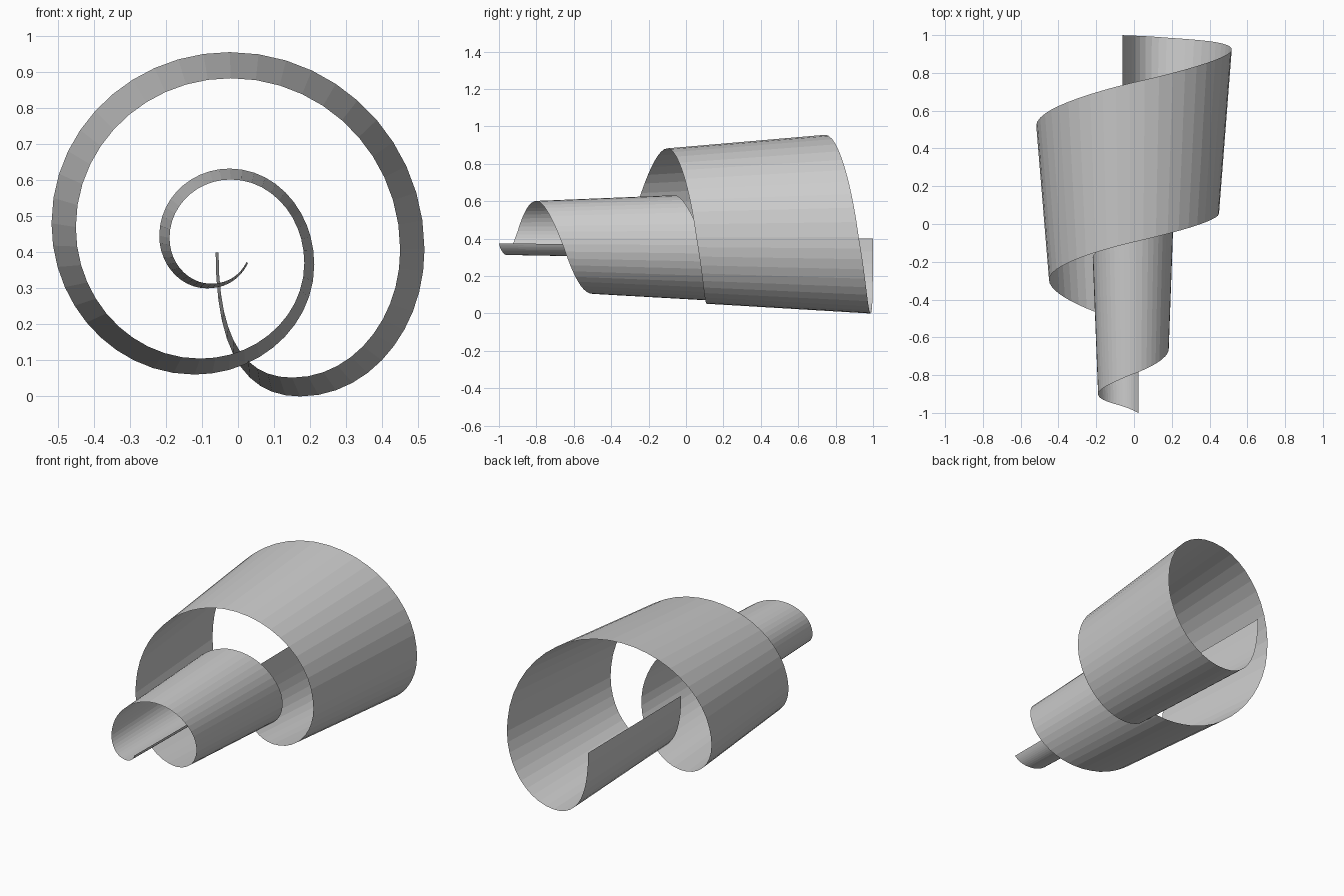
import bpy
import bmesh
from mathutils import Vector

if "Cube" in bpy.data.objects:
    bpy.data.objects.remove(bpy.data.objects["Cube"])

STEPS = 11          # flat facets per quarter turn
GROW = 1.15         # rear edge is the front edge enlarged about the axis
AXIS_Z = 0.40

# Quarter-turn points of the ribbon's front edge (x, y, z)
KEYS = [(0.024, -1.0, 0.374), (-0.075, -0.96, 0.313), (-0.19, -0.90, 0.44),
        (-0.02, -0.80, 0.602), (0.184, -0.66, 0.37), (-0.105, -0.50, 0.105),
        (-0.45, -0.295, 0.47), (-0.02, -0.10, 0.883), (0.45, 0.055, 0.407),
        (0.15, 0.11, 0.0522), (-0.054, 0.122, 0.40)]


def bezier(a, b, c, d, t):
    s = 1 - t
    return a * s**3 + 3 * b * s * s * t + 3 * c * s * t * t + d * t**3


def front_edge():
    pts = []
    last = len(KEYS) - 2
    for i in range(last + 1):
        p, q = Vector(KEYS[i]), Vector(KEYS[i + 1])
        k = 0.67 if i == last else 0.5523
        # tangents alternate between vertical and horizontal
        if i % 2 == 0:
            h1, h2 = Vector((p.x, 0, p.z + k * (q.z - p.z))), Vector((q.x + k * (p.x - q.x), 0, q.z))
        else:
            h1, h2 = Vector((p.x + k * (q.x - p.x), 0, p.z)), Vector((q.x, 0, q.z + k * (p.z - q.z)))
        if i == 0:
            h1 = p + Vector((-0.014, 0, -0.03))
        # smooth advance along y
        before = KEYS[max(i - 1, 0)][1]
        after = KEYS[min(i + 2, last + 1)][1]
        h1.y = p.y + (q.y - before) / 6
        h2.y = q.y - (after - p.y) / 6
        for j in range(STEPS):
            pts.append(bezier(p, h1, h2, q, j / STEPS))
    pts.append(Vector(KEYS[-1]))
    return pts


# Coiled ribbon: straight strips from front edge to enlarged rear edge
bm = bmesh.new()
rows = []
for p in front_edge():
    rear = Vector((p.x * GROW, p.y * GROW + 0.86, AXIS_Z + (p.z - AXIS_Z) * GROW))
    rows.append((bm.verts.new(p), bm.verts.new(rear)))
for (a, b), (c, d) in zip(rows, rows[1:]):
    bm.faces.new((a, c, d, b))
mesh = bpy.data.meshes.new("coiled_ribbon")
bm.to_mesh(mesh)
bm.free()
ribbon = bpy.data.objects.new("coiled_ribbon", mesh)
bpy.context.collection.objects.link(ribbon)
